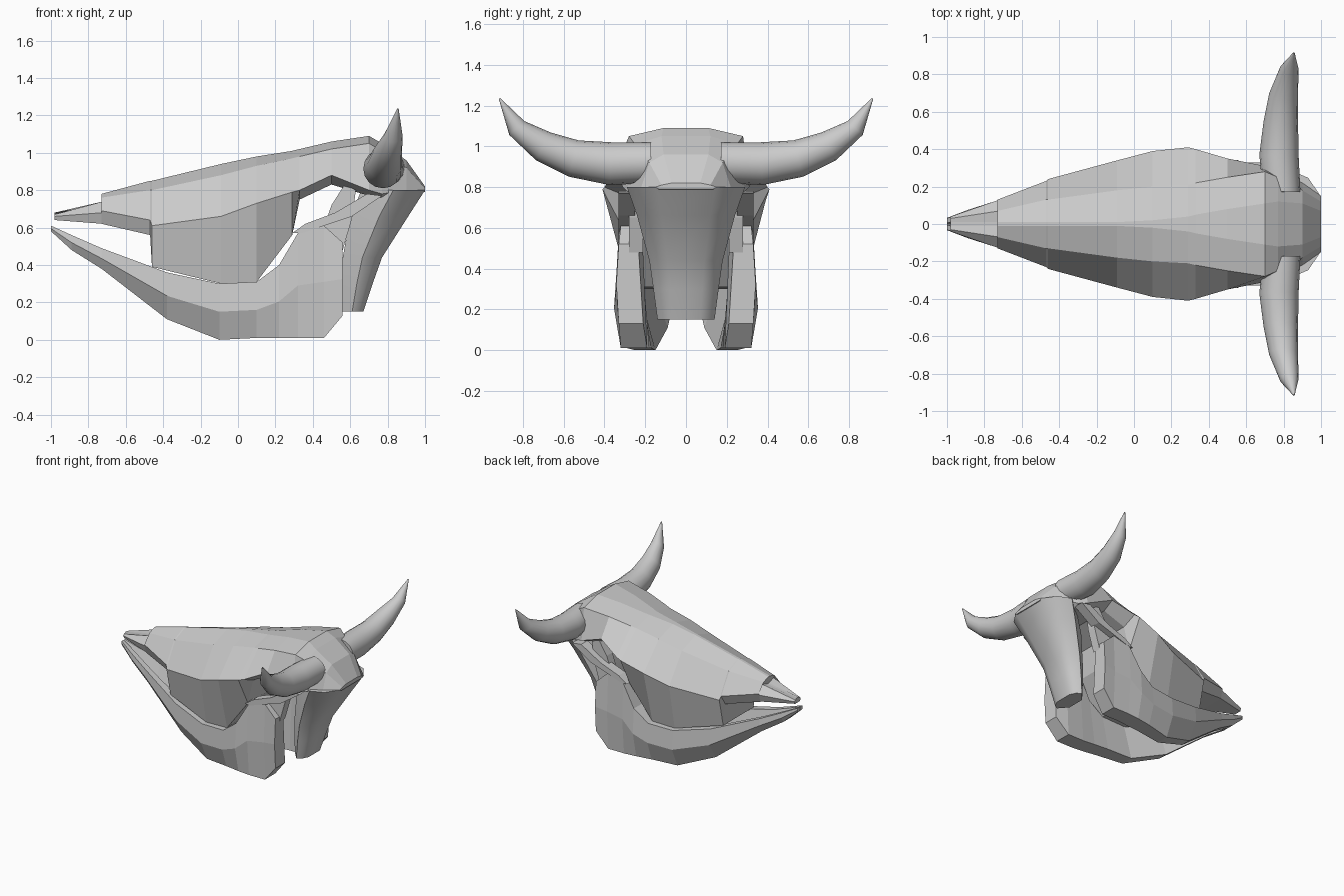
import bpy
import bmesh
import math
from mathutils import Vector

cube = bpy.data.objects.get("Cube")
if cube:
    bpy.data.objects.remove(cube, do_unlink=True)

# One bone colour for every part
bone = bpy.data.materials.new("grey bone")
bone.use_nodes = True
bone.diffuse_color = (0.6, 0.6, 0.6, 1)
bone.node_tree.nodes["Principled BSDF"].inputs["Base Color"].default_value = bone.diffuse_color


def loft(name, rings, smooth=False):
    """Bridge equal-sized closed rings of points and cap both ends."""
    mesh = bpy.data.meshes.new(name)
    bm = bmesh.new()
    loops = [[bm.verts.new(point) for point in ring] for ring in rings]
    count = len(loops[0])
    for a, b in zip(loops, loops[1:]):
        for i in range(count):
            j = (i + 1) % count
            bm.faces.new((a[i], a[j], b[j], b[i]))
    bm.faces.new(loops[0])
    bm.faces.new(loops[-1])
    bmesh.ops.recalc_face_normals(bm, faces=bm.faces)
    bm.to_mesh(mesh)
    bm.free()
    mesh.materials.append(bone)
    obj = bpy.data.objects.new(name, mesh)
    bpy.context.collection.objects.link(obj)
    if smooth:
        bpy.ops.object.select_all(action="DESELECT")
        obj.select_set(True)
        bpy.context.view_layer.objects.active = obj
        bpy.ops.object.shade_smooth_by_angle(angle=math.radians(40))
    return obj


def mirrored_ring(x, half):
    """Full cross-section from the (y, z) points of its left half."""
    left = [(x, y, z) for y, z in half]
    right = [(x, -y, z) for y, z in reversed(half)]
    return left + right


# Upper skull: crown, brow edge, cheek ridge and lower edge at each station
skull = [
    (-0.98, (0.01, 0.68), (0.03, 0.67), (0.04, 0.66), (0.03, 0.64)),
    (-0.72, (0.01, 0.72), (0.07, 0.74), (0.13, 0.68), (0.11, 0.62)),
    (-0.73, (0.01, 0.78), (0.07, 0.76), (0.13, 0.69), (0.11, 0.62)),
    (-0.47, (0.01, 0.85), (0.13, 0.80), (0.23, 0.64), (0.18, 0.56)),
    (-0.46, (0.01, 0.85), (0.13, 0.80), (0.24, 0.61), (0.19, 0.39)),
    (-0.09, (0.01, 0.94), (0.18, 0.88), (0.34, 0.66), (0.27, 0.30)),
    (0.10, (0.02, 0.98), (0.20, 0.93), (0.39, 0.73), (0.28, 0.31)),
    (0.29, (0.04, 1.01), (0.21, 0.97), (0.41, 0.79), (0.29, 0.56)),
    (0.33, (0.05, 1.02), (0.22, 0.98), (0.40, 0.80), (0.28, 0.75)),
    (0.50, (0.08, 1.06), (0.25, 1.02), (0.35, 0.88), (0.26, 0.83)),
    (0.70, (0.11, 1.09), (0.28, 1.05), (0.31, 0.80), (0.24, 0.77)),
    (0.77, (0.12, 1.05), (0.25, 1.01), (0.29, 0.78), (0.24, 0.76)),
    (0.90, (0.11, 0.96), (0.18, 0.92), (0.22, 0.80), (0.20, 0.78)),
    (1.00, (0.07, 0.82), (0.12, 0.81), (0.15, 0.80), (0.13, 0.79)),
]
loft("upper_skull", [mirrored_ring(x, half) for x, *half in skull])

# Neck: tapering column, flattened at the back
neck_levels = [
    (0.80, 0.66, 1.00, 0.29), (0.66, 0.60, 0.91, 0.24), (0.44, 0.56, 0.77, 0.18),
    (0.30, 0.55, 0.72, 0.16), (0.15, 0.55, 0.67, 0.14),
]
neck_rings = []
for z, front, back, width in neck_levels:
    mid = (front + back) / 2
    half = [(front, width / 2), (mid, width), (mid + (back - mid) * 0.6, width * 0.85), (back, width / 2)]
    neck_rings.append([(x, y, z) for x, y in half] + [(x, -y, z) for x, y in reversed(half)])
loft("neck", neck_rings, smooth=True)

# Lower jaw stations: x, top z, bottom z, outer y at top, outer y at bottom, thickness
jaw = [
    (-1.00, 0.61, 0.58, 0.03, 0.03, 0.03),
    (-0.89, 0.56, 0.48, 0.07, 0.05, 0.05),
    (-0.73, 0.49, 0.38, 0.12, 0.09, 0.06),
    (-0.38, 0.36, 0.11, 0.24, 0.17, 0.08),
    (-0.10, 0.30, 0.00, 0.31, 0.25, 0.10),
    (0.10, 0.31, 0.01, 0.33, 0.29, 0.12),
    (0.22, 0.40, 0.01, 0.34, 0.31, 0.13),
    (0.32, 0.57, 0.01, 0.33, 0.32, 0.13),
    (0.46, 0.61, 0.01, 0.32, 0.32, 0.13),
    (0.56, 0.52, 0.13, 0.33, 0.33, 0.12),
]

# Horn stations: x, y, z, radius
horn = [
    (0.79, 0.17, 0.92, 0.10), (0.775, 0.37, 0.915, 0.105), (0.785, 0.55, 0.94, 0.092),
    (0.80, 0.70, 1.00, 0.077), (0.83, 0.83, 1.09, 0.05), (0.855, 0.915, 1.235, 0.004),
]


def horn_rings(side, sides=16):
    points = [Vector(station[:3]) for station in horn]
    rings = []
    for i, (x, y, z, radius) in enumerate(horn):
        along = (points[min(i + 1, len(points) - 1)] - points[max(i - 1, 0)]).normalized()
        across = Vector((1, 0, 0))
        up = across.cross(along).normalized()
        ring = []
        for k in range(sides):
            turn = math.tau * k / sides
            point = points[i] + radius * (across * math.cos(turn) + up * math.sin(turn))
            ring.append((point.x, point.y * side, point.z))
        rings.append(ring)
    return rings


def plate(name, outline, inner, outer, side):
    """Upright slab with an (x, z) outline."""
    loft(name, [[(x, y * side, z) for x, z in outline] for y in (inner, outer)])


for label, side in (("left", 1), ("right", -1)):
    # Half of the lower jaw, chamfered along its middle
    rings = []
    for x, top, bottom, y_top, y_bottom, thick in jaw:
        middle = top * 0.5 + bottom * 0.5
        bulge = max(y_top, y_bottom) + thick * 0.1
        section = [(y_top, top), (bulge, middle), (y_bottom, bottom),
                   (y_bottom - thick, bottom), (y_top - thick * 0.8, top)]
        rings.append([(x, y * side, z) for y, z in section])
    loft(label + "_lower_jaw", rings)

    # Jaw hinge rising behind the cheek
    hinge = [(0.45, 0.58), (0.56, 0.48), (0.61, 0.65), (0.63, 0.80), (0.57, 0.83), (0.50, 0.72)]
    plate(label + "_jaw_hinge", hinge, 0.21, 0.28, side)

    # Cheekbone bar below the eye socket
    bar = [(0.29, 0.57), (0.34, 0.57), (0.61, 0.66), (0.77, 0.77), (0.69, 0.78), (0.52, 0.68), (0.36, 0.62)]
    plate(label + "_cheekbone", bar, 0.25, 0.33, side)

    loft(label + "_horn", horn_rings(side), smooth=True)
